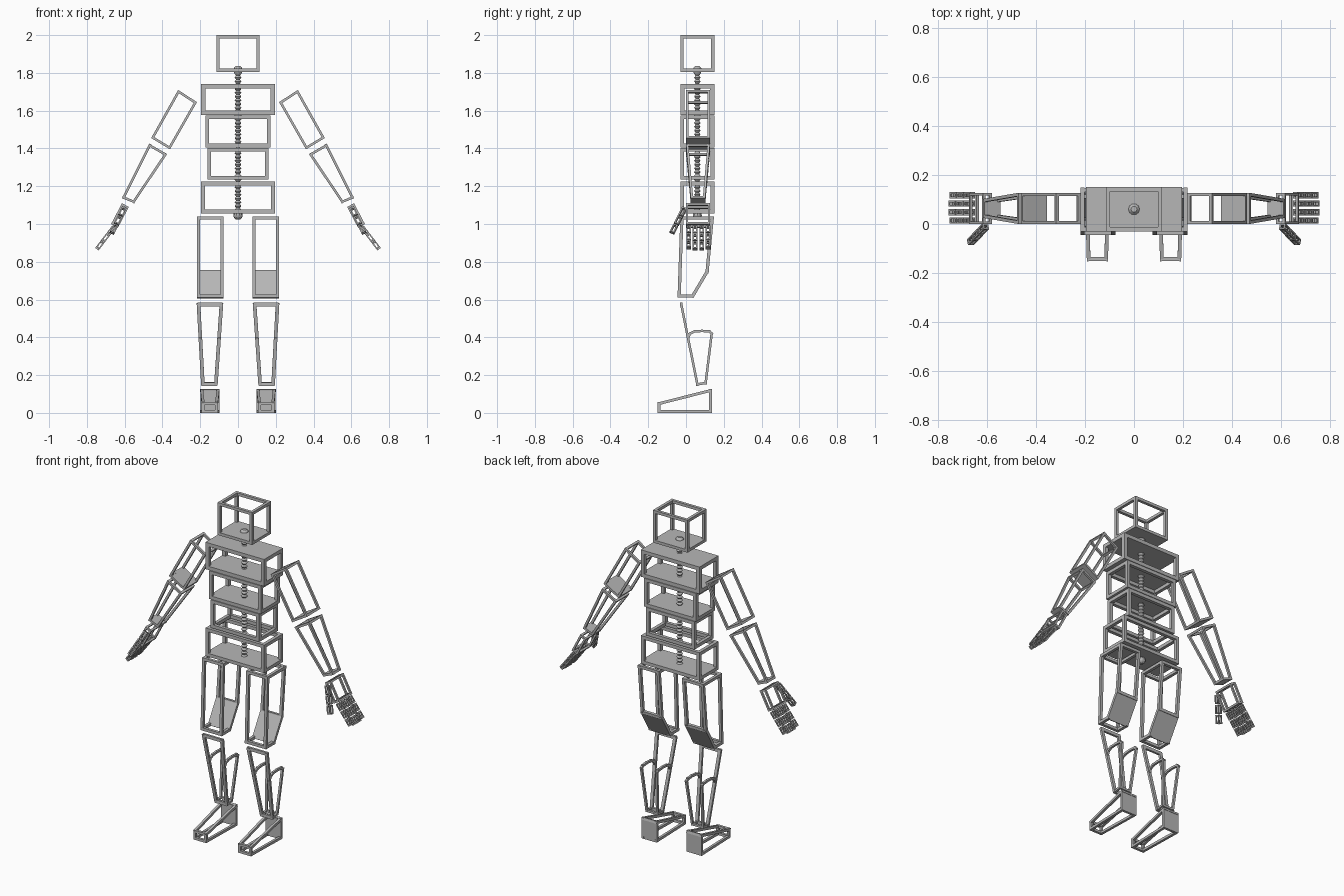
import bpy, bmesh, math
from mathutils import Vector as V

if "Cube" in bpy.data.objects:
    bpy.data.objects.remove(bpy.data.objects["Cube"])

grey = bpy.data.materials.new("steel_grey")
grey.diffuse_color = (0.47, 0.47, 0.47, 1)
grey.use_nodes = True
grey.node_tree.nodes["Principled BSDF"].inputs["Base Color"].default_value = grey.diffuse_color


def finish(name, bm):
    bmesh.ops.recalc_face_normals(bm, faces=bm.faces)
    me = bpy.data.meshes.new(name)
    bm.to_mesh(me)
    bm.free()
    me.materials.append(grey)
    ob = bpy.data.objects.new(name, me)
    bpy.context.collection.objects.link(ob)
    return ob


def prism(bm, lower, upper):
    """Closed solid between two matching rings of points."""
    a = [bm.verts.new(p) for p in lower]
    b = [bm.verts.new(p) for p in upper]
    n = len(a)
    bm.faces.new(a)
    bm.faces.new(b)
    for i in range(n):
        j = (i + 1) % n
        bm.faces.new((a[i], a[j], b[j], b[i]))


def beam(bm, p, q, t, ref, w=None):
    """Square bar; w is its width along the ref direction."""
    d = (q - p).normalized()
    v = (ref - d * ref.dot(d)).normalized()
    u = d.cross(v) * t / 2
    v = v * (w or t) / 2
    p, q = p - d * t / 2, q + d * t / 2
    ring = [u + v, v - u, -u - v, u - v]
    prism(bm, [p + c for c in ring], [q + c for c in ring])


def inset(loop, other, t):
    """Move a loop's corners inward so bars end flush with the outline."""
    out, n = [], len(loop)
    for i, p in enumerate(loop):
        a = (loop[i - 1] - p).normalized()
        b = (loop[(i + 1) % n] - p).normalized()
        out.append(p + (a + b) * (t / 2) / math.sin(a.angle(b))
                   + (other[i] - p).normalized() * t / 2)
    return out


def add_frame(bm, la, lb, t, plates=()):
    """Bars along every edge between two loops, with chosen sides closed."""
    a, b = inset(la, lb, t), inset(lb, la, t)
    n = len(a)
    for i in range(n):
        j = (i + 1) % n
        link = b[i] - a[i]
        beam(bm, a[i], a[j], t, link)
        beam(bm, b[i], b[j], t, link)
        beam(bm, a[i], b[i], t, a[j] - a[i])
        if i in plates:
            quad = [a[i], a[j], b[j], b[i]]
            no = (a[j] - a[i]).cross(link).normalized() * t / 2
            prism(bm, [p - no for p in quad], [p + no for p in quad])


def frame(name, la, lb, t, plates=()):
    bm = bmesh.new()
    add_frame(bm, la, lb, t, plates)
    return finish(name, bm)


def box(name, x, y0, y1, z0, z1, t, plates):
    pts = [(-x, z0), (x, z0), (x, z1), (-x, z1)]
    frame(name, [V((px, y0, pz)) for px, pz in pts],
          [V((px, y1, pz)) for px, pz in pts], t, plates)


def digit(name, start, end, width, depth, segs):
    """Finger made of small open boxes in a row."""
    bm = bmesh.new()
    u = (end - start).normalized()
    v = V((0, 1, 0))
    v = (v - u * v.dot(u)).normalized()
    w = u.cross(v) * depth / 2
    v = v * width / 2
    for k in range(segs):
        p = start.lerp(end, (k + 0.03) / segs)
        q = start.lerp(end, (k + 0.93) / segs)
        la = [p - w, q - w, q + w, p + w]
        add_frame(bm, [c - v for c in la], [c + v for c in la], 0.007)
    finish(name, bm)


# head and torso boxes (plate 0 = floor, plate 2 = lid)
box("head", 0.115, -0.03, 0.15, 1.805, 2.0, 0.017, (0,))
box("chest", 0.195, -0.03, 0.15, 1.578, 1.74, 0.022, (0, 2))
box("ribs", 0.173, -0.03, 0.15, 1.406, 1.575, 0.02, (0,))
box("waist", 0.162, -0.03, 0.15, 1.235, 1.403, 0.02, ())
box("pelvis", 0.195, -0.03, 0.15, 1.056, 1.225, 0.02, (0,))

# spine: stack of ridged rings with a knob on each end
bm = bmesh.new()


def ring(r, z, n=10):
    return [bm.verts.new((r * math.cos(2 * math.pi * k / n),
                          0.06 + r * math.sin(2 * math.pi * k / n), z)) for k in range(n)]


profile = [(0.012, 1.025), (0.022, 1.034), (0.025, 1.045), (0.022, 1.058)]
profile += [(0.018 if i % 2 else 0.010, 1.065 + 0.01 * i) for i in range(74)]
profile += [(0.022, 1.804), (0.025, 1.815), (0.022, 1.826), (0.012, 1.836)]
rings = [ring(r, z) for r, z in profile]
for lo, hi in zip(rings, rings[1:]):
    for k in range(10):
        j = (k + 1) % 10
        bm.faces.new((lo[k], lo[j], hi[j], hi[k]))
bm.faces.new(rings[0])
bm.faces.new(rings[-1])
finish("spine", bm)

for s, side in ((1, "left"), (-1, "right")):
    # upper arm and forearm, closed at the elbow and wrist
    up = [(0.317, 1.71), (0.217, 1.645), (0.36, 1.395), (0.46, 1.455)]
    frame(side + "_upper_arm", [V((s * x, 0.0, z)) for x, z in up],
          [V((s * x, 0.127, z)) for x, z in up], 0.013, (2,))
    fore = [(0.47, 1.425, 0.0), (0.375, 1.37, 0.0), (0.55, 1.11, 0.025), (0.615, 1.137, 0.025)]
    frame(side + "_forearm", [V((s * x, y, z)) for x, z, y in fore],
          [V((s * x, 0.127 - y, z)) for x, z, y in fore], 0.013, (2,))

    # palm, fingers and thumb
    palm = [(0.578, 1.09), (0.614, 1.11), (0.672, 1.0), (0.636, 0.98)]
    frame(side + "_palm", [V((s * x, 0.0, z)) for x, z in palm],
          [V((s * x, 0.127, z)) for x, z in palm], 0.011)
    for k, y in enumerate((0.014, 0.048, 0.083, 0.117)):
        tip = 1.0 if k in (1, 2) else 0.95
        a = V((s * 0.656, y, 0.986))
        digit(f"{side}_finger_{k + 1}", a, a + V((s * 0.093, 0, -0.122)) * tip, 0.025, 0.023, 3)
    digit(side + "_thumb", V((s * 0.603, -0.008, 1.085)), V((s * 0.668, -0.076, 0.95)),
          0.026, 0.026, 3)

    # thigh with a closed slope above the back of the knee
    thigh = [(-0.045, 0.61), (0.04, 0.61), (0.12, 0.745), (0.148, 1.04), (-0.03, 1.04)]
    frame(side + "_thigh", [V((s * 0.076, y, z)) for y, z in thigh],
          [V((s * 0.218, y, z)) for y, z in thigh], 0.017, (1,))

    # shin: leaning flat frame
    bm = bmesh.new()
    X = V((1, 0, 0))
    c = [V((s * x, y, z)) for x, y, z in ((0.088, -0.025, 0.574), (0.209, -0.025, 0.574),
                                          (0.186, 0.06, 0.152), (0.117, 0.06, 0.152))]
    for i in range(4):
        p, q = c[i], c[(i + 1) % 4]
        beam(bm, p, q, 0.013, X if i % 2 else V((0, 0, 1)), 0.019)
    finish(side + "_shin", bm)

    # calf: rounded loop on each side, joined at the ankle
    bm = bmesh.new()
    curve = [(0.012, 0.4), (0.022, 0.42), (0.045, 0.431), (0.085, 0.434), (0.125, 0.431),
             (0.136, 0.42), (0.104, 0.158), (0.065, 0.152)]
    for x_top, x_low in ((0.088, 0.117), (0.209, 0.186)):
        pts = [V((s * (x_low + (x_top - x_low) * (z - 0.15) / 0.42), y, z)) for y, z in curve]
        for p, q in zip(pts, pts[1:]):
            beam(bm, p, q, 0.013, X)
    beam(bm, V((s * 0.117, 0.104, 0.158)), V((s * 0.186, 0.104, 0.158)), 0.013, V((0, 0, 1)))
    finish(side + "_calf", bm)

    # foot wedge with a closed heel
    foot = [(-0.15, 0.0, 0.008), (0.137, 0.0, 0), (0.137, 0.128, 0), (-0.15, 0.055, 0.008)]
    frame(side + "_foot", [V((s * (0.098 + d), y, z)) for y, z, d in foot],
          [V((s * (0.2 - d), y, z)) for y, z, d in foot], 0.015, (1,))
